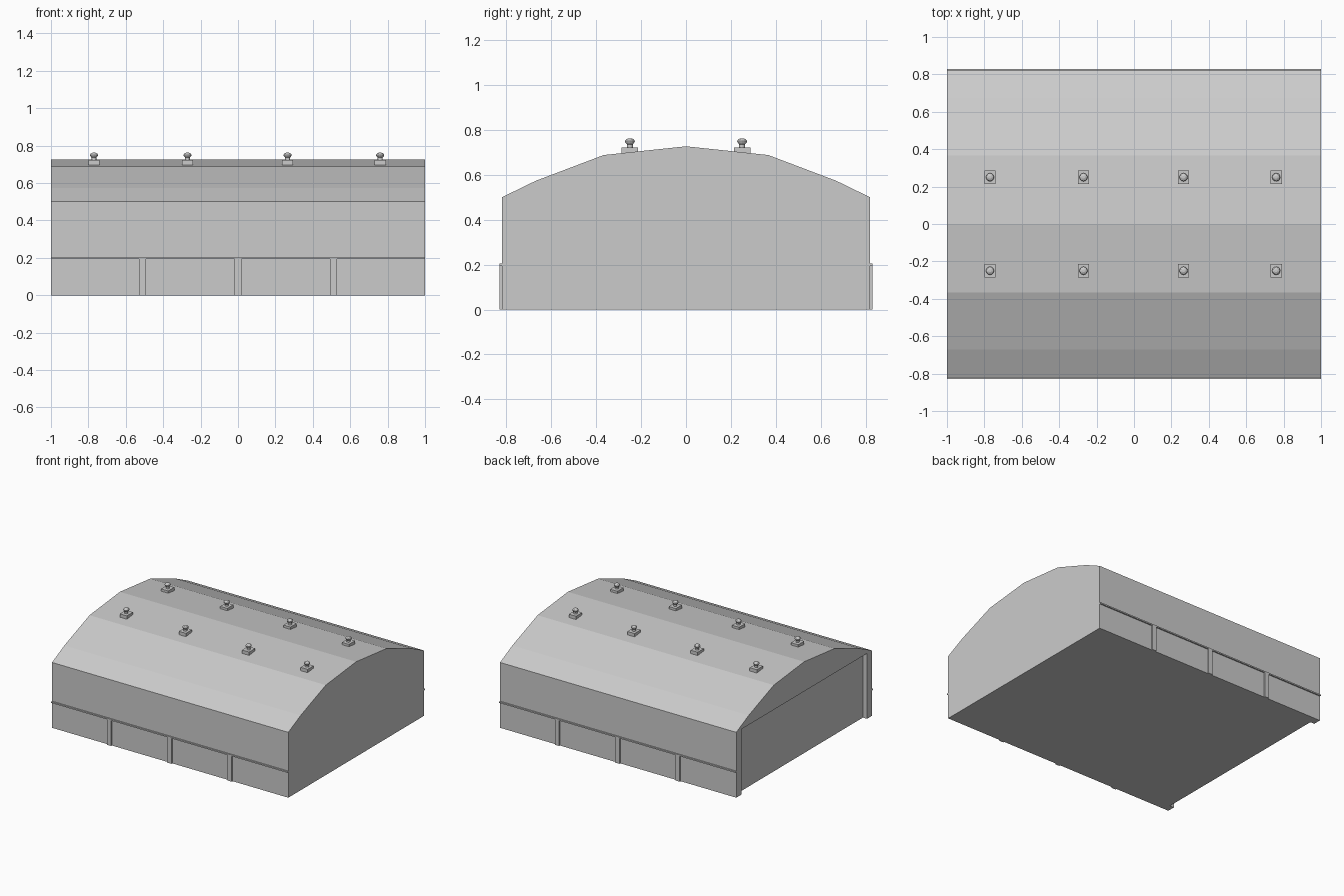
import bpy, bmesh, math

if "Cube" in bpy.data.objects:
    bpy.data.objects.remove(bpy.data.objects["Cube"])


def finish(name, bm):
    bmesh.ops.recalc_face_normals(bm, faces=bm.faces[:])
    me = bpy.data.meshes.new(name)
    bm.to_mesh(me)
    bm.free()
    ob = bpy.data.objects.new(name, me)
    bpy.context.collection.objects.link(ob)
    return ob


def box(name, x0, x1, y0, y1, z0, z1):
    bm = bmesh.new()
    bmesh.ops.create_cube(bm, size=1)
    for v in bm.verts:
        v.co = ((x0 + x1) / 2 + v.co.x * (x1 - x0),
                (y0 + y1) / 2 + v.co.y * (y1 - y0),
                (z0 + z1) / 2 + v.co.z * (z1 - z0))
    return finish(name, bm)


def extrude_x(name, half, x0, x1):
    # half profile (y, z) is mirrored about y = 0; first points may lie on the axis
    pts = half + [(-y, z) for y, z in reversed(half) if y > 0]
    bm = bmesh.new()
    f = bm.faces.new([bm.verts.new((x0, y, z)) for y, z in pts])
    r = bmesh.ops.extrude_face_region(bm, geom=[f])
    for v in r["geom"]:
        if isinstance(v, bmesh.types.BMVert):
            v.co.x = x1
    return finish(name, bm)


def lathe(name, profile, x, y, n=12):
    bm = bmesh.new()
    rings = [[bm.verts.new((x + r * math.cos(2 * math.pi * i / n),
                            y + r * math.sin(2 * math.pi * i / n), z))
              for i in range(n)] for r, z in profile]
    for a, b in zip(rings, rings[1:]):
        for i in range(n):
            j = (i + 1) % n
            bm.faces.new((a[i], a[j], b[j], b[i]))
    bm.faces.new(rings[0])
    bm.faces.new(rings[-1])
    return finish(name, bm)


# Hall with faceted barrel roof
hall = extrude_x("hall", [(0.82, 0), (0.82, 0.5), (0.67, 0.573),
                          (0.367, 0.688), (0, 0.727)], -1, 1)

# Recessed wall at the left end, framed by corner posts and gable
cutter = box("end_recess_cutter", -1.1, -0.965, -0.76, 0.76, -0.1, 0.5)
cutter.hide_render = True
cutter.hide_viewport = True
mod = hall.modifiers.new("end_recess", "BOOLEAN")
mod.operation = "DIFFERENCE"
mod.solver = "EXACT"
mod.object = cutter

# Side ledges and pilasters
for s, side in ((-1, "front"), (1, "back")):
    y0, y1 = sorted((s * 0.81, s * 0.83))
    box(side + "_ledge", -1, 1, y0, y1, 0.194, 0.204)
    for x in (-0.51, 0, 0.51):
        box(side + "_pilaster", x - 0.018, x + 0.018, y0, y1, 0, 0.195)

# Roof ventilators: square curb, stem and domed cap
vent = [(0.013, 0.715), (0.013, 0.736), (0.021, 0.745), (0.022, 0.751),
        (0.017, 0.758), (0.008, 0.762)]
for x in (-0.77, -0.27, 0.265, 0.76):
    for y in (-0.25, 0.25):
        box("vent_curb", x - 0.03, x + 0.03, y - 0.037, y + 0.037, 0.694, 0.722)
        lathe("roof_vent", vent, x, y)
